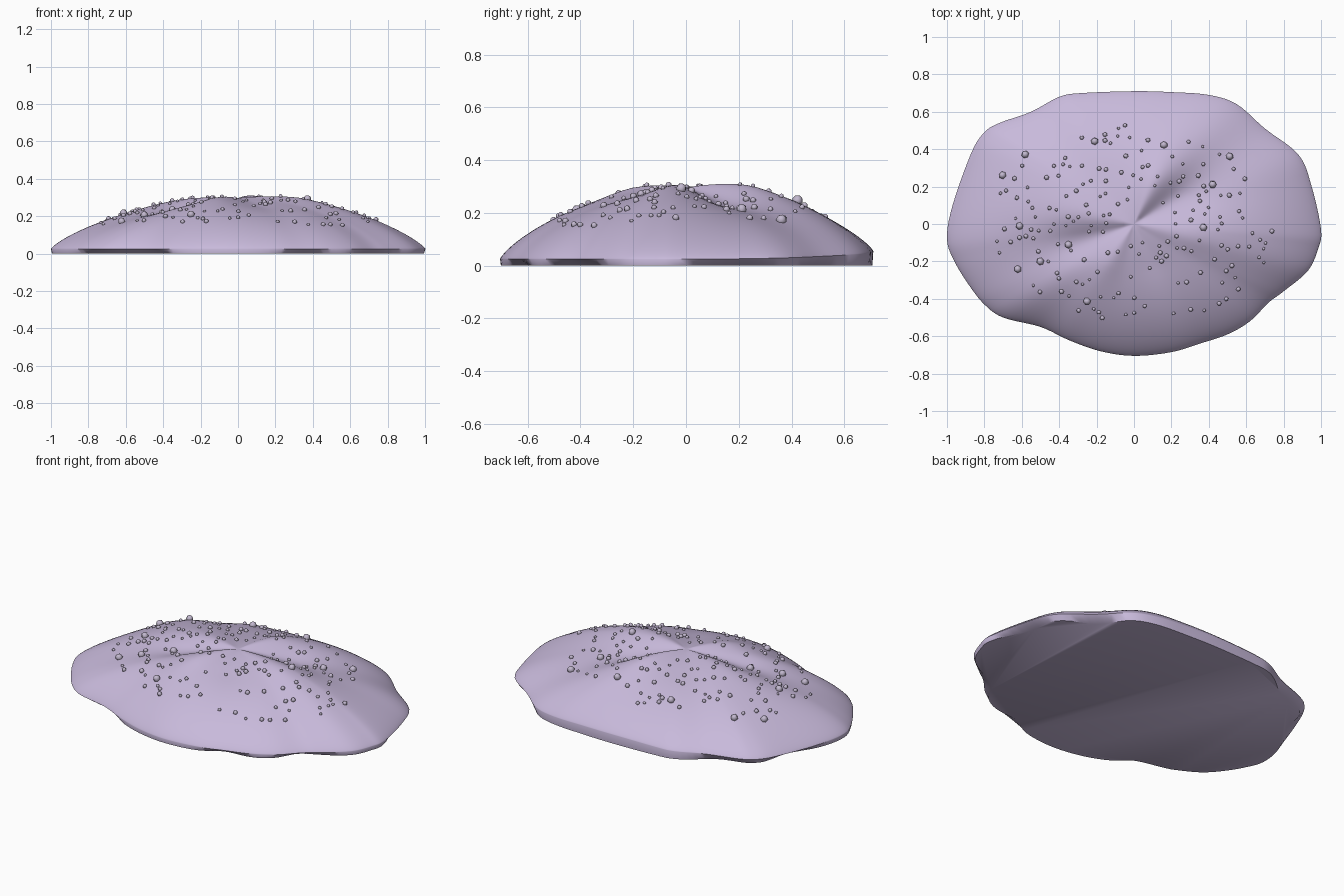
import bpy, bmesh, math, random
from mathutils import Vector, Matrix
from mathutils.bvhtree import BVHTree

if "Cube" in bpy.data.objects:
    bpy.data.objects.remove(bpy.data.objects["Cube"])
random.seed(7)


def make_material(name, colour):
    mat = bpy.data.materials.new(name)
    mat.use_nodes = True
    mat.diffuse_color = colour
    mat.node_tree.nodes["Principled BSDF"].inputs["Base Color"].default_value = colour
    return mat


def make_object(name, bm, mat):
    mesh = bpy.data.meshes.new(name)
    bm.to_mesh(mesh)
    obj = bpy.data.objects.new(name, mesh)
    bpy.context.collection.objects.link(obj)
    mesh.materials.append(mat)
    bpy.ops.object.select_all(action="DESELECT")
    obj.select_set(True)
    bpy.context.view_layer.objects.active = obj
    return obj


lavender = make_material("pale lavender", (0.58, 0.49, 0.71, 1))
wart_grey = make_material("greyish lavender", (0.54, 0.48, 0.62, 1))

# Wavy outline, counter-clockwise from the right end
OUTLINE = [(1, -.03), (.95, .2), (.88, .37), (.7, .51), (.55, .64), (.4, .69),
           (.2, .705), (0, .71), (-.28, .7), (-.4, .68), (-.55, .6), (-.72, .54),
           (-.8, .49), (-.87, .38), (-.97, .1), (-1, -.08), (-.96, -.2),
           (-.88, -.33), (-.8, -.43), (-.7, -.5), (-.5, -.55), (-.35, -.62),
           (-.18, -.68), (0, -.705), (.2, -.685), (.35, -.64), (.5, -.59),
           (.62, -.52), (.72, -.42), (.8, -.36), (.93, -.25), (.985, -.13)]
STEPS = 5


def smooth_loop(points):
    pts = [Vector(p) for p in points]
    n = len(pts)
    result = []
    for i in range(n):
        a, b, c, d = (pts[(i + k) % n] for k in (-1, 0, 1, 2))
        for s in range(STEPS):
            u = s / STEPS
            result.append(b + ((c - a) * u + (2 * a - 5 * b + 4 * c - d) * u * u
                               + (3 * b - a - 3 * c + d) * u ** 3) / 2)
    return result


def bell(angle, centre, width):
    gap = (angle - math.radians(centre) + math.pi) % math.tau - math.pi
    return math.exp(-(gap / math.radians(width)) ** 2)


# Shallow valleys and ridges that radiate from the crown: angle, width, height
FOLDS = [(28, 20, -.05), (65, 18, .035), (-10, 18, .03), (197, 17, -.045),
         (237, 17, .025), (170, 20, .02), (120, 25, -.012), (-65, 25, -.02)]
NOTCHES = [-131, -61, -30, 12, 36, 140, 162, 215]


def dome_height(t, angle):
    rim = .025 + .03 * max(0, math.sin(angle)) ** 2
    fold = sum(h * bell(angle, c, w) for c, w, h in FOLDS)
    spread = (min(1, t / .35) * (1 - t)) ** 1.2 * 1.6
    return rim + (.297 - rim) * (1 - t * t) ** .8 + fold * spread


# Mound: rings from the crown to the rim, then a tucked-in flat base
loop = smooth_loop(OUTLINE)
angles = [math.atan2(p.y, p.x) for p in loop]
bm = bmesh.new()
crown = bm.verts.new((0, 0, dome_height(0, 0)))
rings = []
RINGS = 28
for r in range(1, RINGS + 1):
    t = math.sin(r / RINGS * math.pi / 2)
    rings.append([bm.verts.new((p.x * t, p.y * t, dome_height(t, a)))
                  for p, a in zip(loop, angles)])
base = []
for p, a in zip(loop, angles):
    tuck = .995 - .05 * min(1, sum(bell(a, c, 9) for c in NOTCHES))
    base.append(bm.verts.new((p.x * tuck, p.y * tuck, 0)))
rings.append(base)
count = len(loop)
for i in range(count):
    j = (i + 1) % count
    bm.faces.new((crown, rings[0][i], rings[0][j]))
    for inner, outer in zip(rings, rings[1:]):
        bm.faces.new((inner[i], outer[i], outer[j], inner[j]))
bm.faces.new(base[::-1])
bmesh.ops.recalc_face_normals(bm, faces=bm.faces[:])
surface = BVHTree.FromBMesh(bm)
make_object("mound_body", bm, lavender)
bpy.ops.object.shade_smooth_by_angle(angle=math.radians(50))
bm.free()

# Warts: a few large ones at set places, many small ones scattered
warts = [(x, y, .021) for x, y in
         [(-.58, .37), (-.7, .26), (-.21, .44), (.16, .42), (.51, .36), (.42, .21),
          (.37, -.02), (-.35, -.11), (-.5, -.2), (-.62, -.24), (-.25, -.41), (-.61, -.01)]]
while len(warts) < 185:
    t = math.sqrt(random.uniform(.02, .58))
    a = random.uniform(0, math.tau)
    x, y = t * math.cos(a), t * .7 * math.sin(a)
    if all(math.hypot(x - u, y - v) > .03 for u, v, _ in warts):
        warts.append((x, y, random.uniform(.008, .014)))
bm = bmesh.new()
for x, y, size in warts:
    spot, normal, _, _ = surface.ray_cast(Vector((x, y, 1)), Vector((0, 0, -1)))
    turn = normal.to_track_quat("Z", "Y").to_matrix().to_4x4()
    bmesh.ops.create_uvsphere(bm, u_segments=6, v_segments=4, radius=size,
                              matrix=Matrix.Translation(spot + normal * size * .3) @ turn)
make_object("surface_warts", bm, wart_grey)
bpy.ops.object.shade_smooth()
bm.free()
